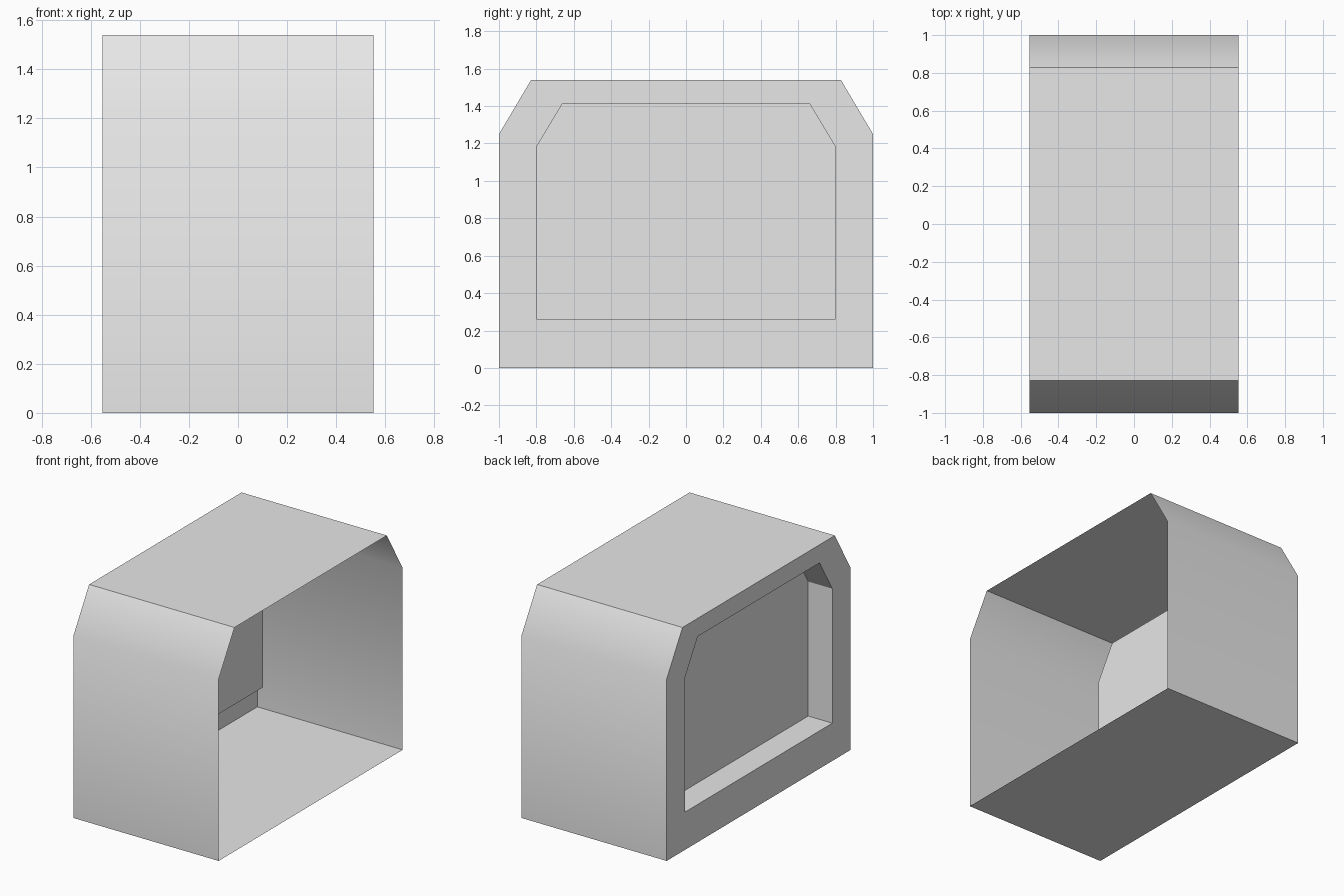
import bpy
import bmesh

cube = bpy.data.objects.get("Cube")
if cube:
    bpy.data.objects.remove(cube, do_unlink=True)

HALF_WIDTH = 0.553
RECESS_X = -0.37

grey = bpy.data.materials.new("plain_grey")
grey.use_nodes = True
grey.diffuse_color = (0.8, 0.8, 0.8, 1)
grey.node_tree.nodes["Principled BSDF"].inputs["Base Color"].default_value = (0.8, 0.8, 0.8, 1)


def profile(half_length, bottom, shoulder, top_half, top):
    """Side outline with two chamfered top corners, as (y, z) points."""
    right = [(half_length, bottom), (half_length, shoulder), (top_half, top)]
    return right + [(-y, z) for y, z in reversed(right)]


def loft(name, sections, cap=False, smooth_walls=False):
    """Join (x, outline) sections with quads, optionally closing the last."""
    bm = bmesh.new()
    rings = [[bm.verts.new((x, y, z)) for y, z in outline] for x, outline in sections]
    for a, b in zip(rings, rings[1:]):
        for i in range(len(a)):
            j = (i + 1) % len(a)
            bm.faces.new((a[i], b[i], b[j], a[j]))
    if cap:
        bm.faces.new(list(reversed(rings[-1])))
    bm.normal_update()
    # End walls and their chamfers blend together; level faces stay flat
    for face in bm.faces:
        face.smooth = smooth_walls and abs(face.normal.z) < 0.9
    for edge in bm.edges:
        edge.smooth = all(face.smooth for face in edge.link_faces)
    mesh = bpy.data.meshes.new(name)
    bm.to_mesh(mesh)
    bm.free()
    mesh.materials.append(grey)
    obj = bpy.data.objects.new(name, mesh)
    bpy.context.collection.objects.link(obj)
    return obj


outer = profile(1.0, 0.0, 1.25, 0.828, 1.54)
inner = profile(0.8, 0.26, 1.185, 0.662, 1.415)

# Thin open-sided shell: floor, end walls, chamfers and roof
loft("housing_shell", [(HALF_WIDTH, outer), (-HALF_WIDTH, outer)], smooth_walls=True)

# Closed side: border frame, recess walls and sunken panel
loft("recessed_side", [(-HALF_WIDTH, outer), (-HALF_WIDTH, inner), (RECESS_X, inner)], cap=True)
